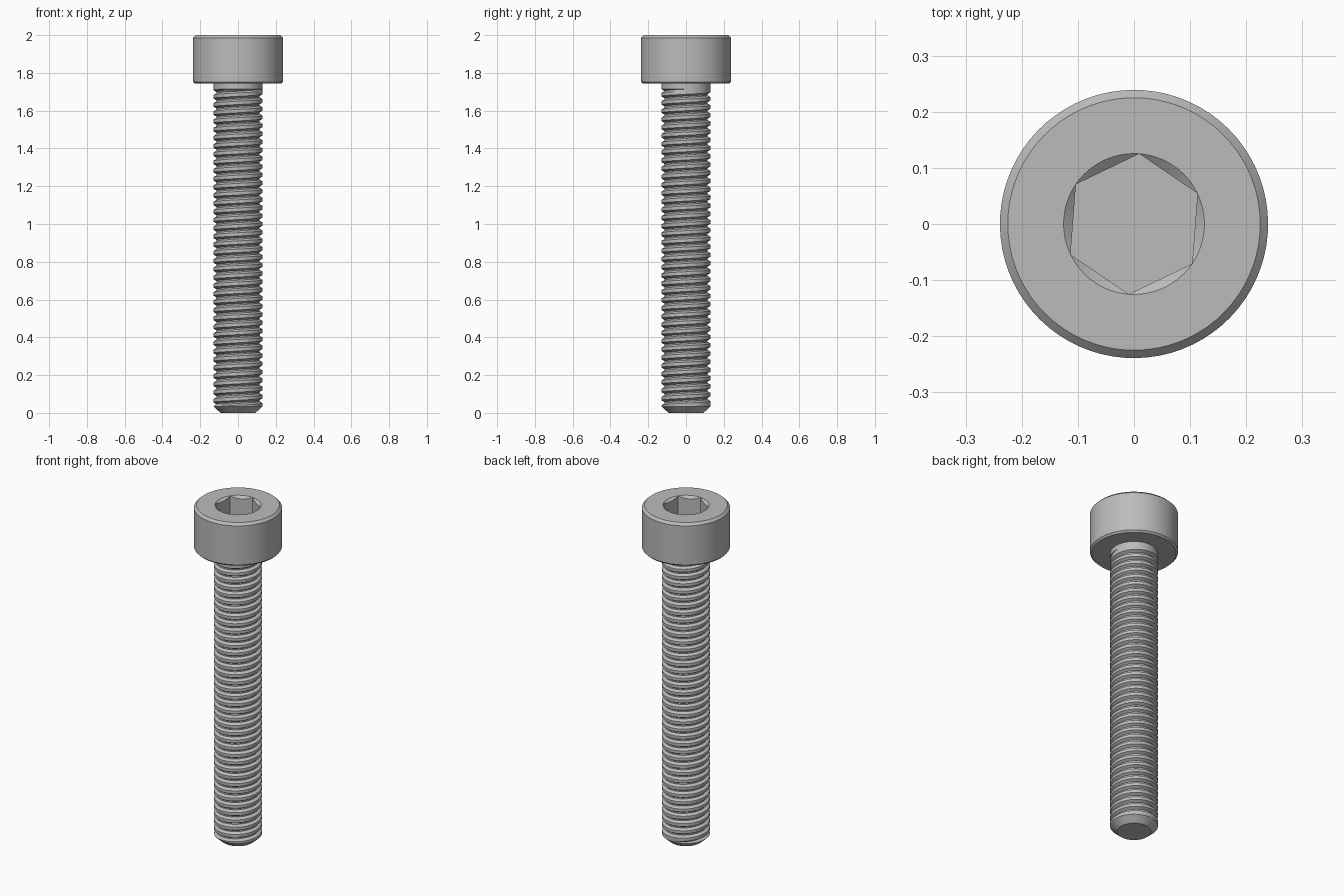
import bpy, bmesh, math

cube = bpy.data.objects.get("Cube")
if cube:
    bpy.data.objects.remove(cube, do_unlink=True)

SEGMENTS = 72
THREAD_R = 0.13          # major radius of the thread
HEAD_BASE = 1.743        # underside of the head
HEAD_R = 0.239
SOCKET_R = 0.1255        # corner radius of the hexagonal socket
SOCKET_TURN = math.radians(25.7)

steel = bpy.data.materials.new("grey_steel")
steel.use_nodes = True
colour = (0.5, 0.5, 0.5, 1)
steel.diffuse_color = colour
steel.node_tree.nodes["Principled BSDF"].inputs["Base Color"].default_value = colour


def turned_part(name, rows, point, turn=0.0):
    """Skin a turned surface; point(row, fraction_of_turn) gives (radius, z)."""
    bm = bmesh.new()
    grid = []
    for i in range(SEGMENTS + 1):
        t = i / SEGMENTS
        a = math.tau * t + turn
        column = []
        for row in range(rows):
            r, z = point(row, t)
            column.append(bm.verts.new((r * math.cos(a), r * math.sin(a), z)))
        grid.append(column)
    for left, right in zip(grid, grid[1:]):
        for k in range(rows - 1):
            bm.faces.new((left[k], right[k], right[k + 1], left[k + 1]))
    bmesh.ops.remove_doubles(bm, verts=bm.verts, dist=1e-5)
    bmesh.ops.dissolve_degenerate(bm, edges=bm.edges, dist=1e-5)
    mesh = bpy.data.meshes.new(name)
    bm.to_mesh(mesh)
    bm.free()
    mesh.materials.append(steel)
    obj = bpy.data.objects.new(name, mesh)
    bpy.context.collection.objects.link(obj)
    bpy.ops.object.select_all(action='DESELECT')
    obj.select_set(True)
    bpy.context.view_layer.objects.active = obj
    bpy.ops.object.shade_smooth_by_angle(angle=math.radians(25))
    return obj


# Head: chamfered cylinder with a countersunk hexagonal socket
def head_point(row, t):
    side = (t * 6 % 1 - 0.5) * math.pi / 3
    hexagon = SOCKET_R * math.cos(math.pi / 6) / math.cos(side)
    floor = 1.87
    profile = [
        (THREAD_R - 0.005, HEAD_BASE),
        (HEAD_R - 0.01, HEAD_BASE),
        (HEAD_R, HEAD_BASE + 0.01),
        (HEAD_R, 1.986),
        (HEAD_R - 0.014, 2.0),
        (SOCKET_R, 2.0),
        (hexagon, 2.0 - (SOCKET_R - hexagon) * 0.8),
        (hexagon, floor),
        (0, floor),
    ]
    return profile[row]


turned_part("socket_head", 9, head_point, SOCKET_TURN)

# Threaded shank: right-handed helix fading into the neck and the tip
PITCH = 0.0435
DEPTH = 0.016
THREAD_LOW, THREAD_HIGH = 0.034, 1.715
TOOTH = [(0.0, 0), (0.4, 0), (0.62, 1), (0.78, 1)]   # (part of pitch, cut)
TURNS = int((THREAD_HIGH - THREAD_LOW) / PITCH) + 3


def thread_point(row, t):
    turn, step = divmod(row, len(TOOTH))
    part, cut = TOOTH[step]
    z = THREAD_LOW + PITCH * (turn - 1 + t + part)
    z = min(max(z, THREAD_LOW), THREAD_HIGH)
    fade = min(1, (z - THREAD_LOW) / 0.012, (THREAD_HIGH - z) / 0.012)
    return THREAD_R - DEPTH * cut * fade, z


turned_part("threaded_shank", TURNS * len(TOOTH), thread_point)

# Plain neck under the head
turned_part("neck", 2, lambda row, t: (THREAD_R, (THREAD_HIGH, HEAD_BASE)[row]))

# Chamfered tip
TIP = [(0, 0), (0.092, 0), (THREAD_R, THREAD_LOW)]
turned_part("chamfered_tip", 3, lambda row, t: TIP[row])
